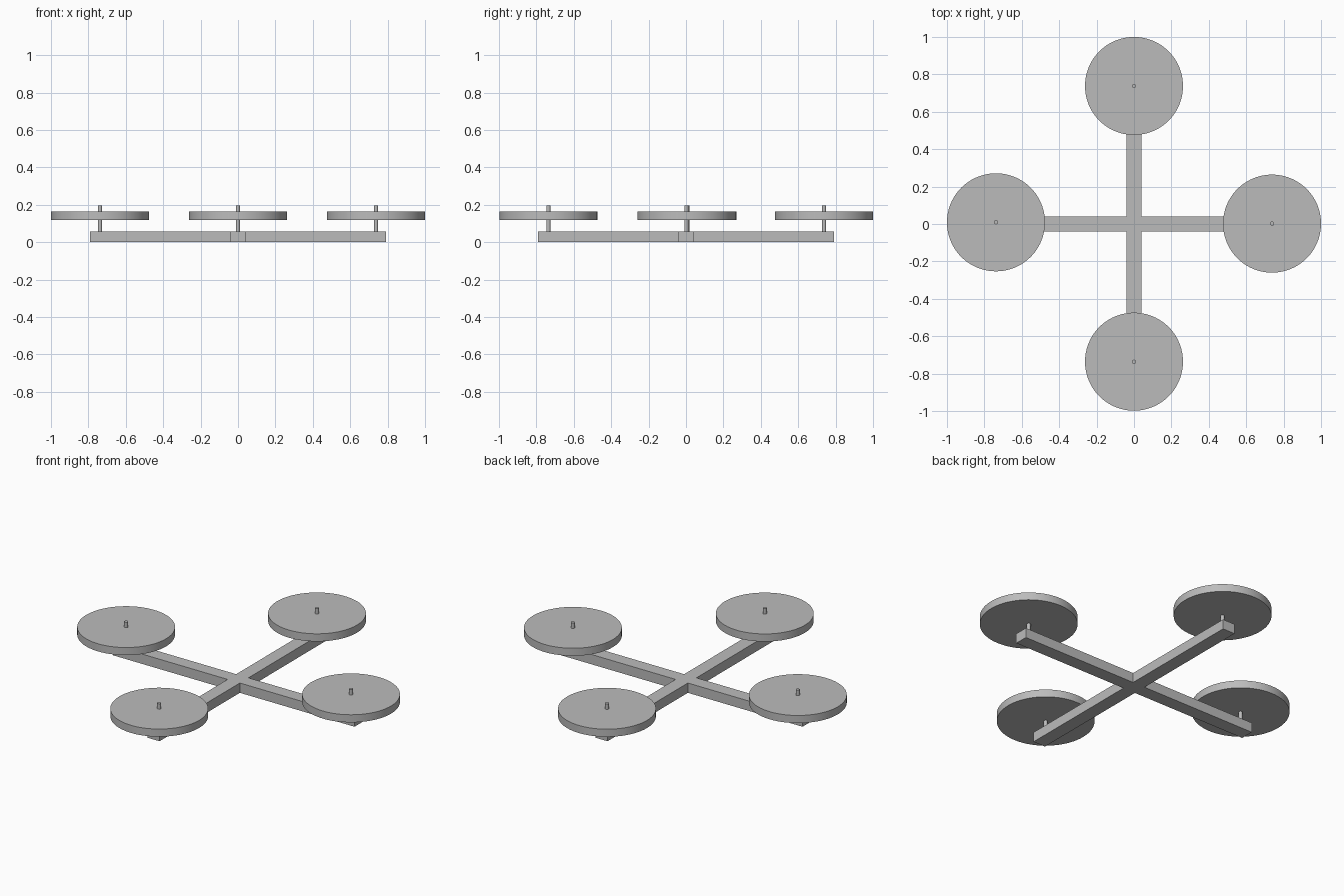
import bpy
import bmesh
import math

cube = bpy.data.objects.get("Cube")
if cube:
    bpy.data.objects.remove(cube, do_unlink=True)

grey = bpy.data.materials.new("plain grey")
grey.use_nodes = True
grey.diffuse_color = (0.5, 0.5, 0.5, 1)
grey.node_tree.nodes["Principled BSDF"].inputs["Base Color"].default_value = (0.5, 0.5, 0.5, 1)

ARM, HALF, ARM_TOP = 0.79, 0.04, 0.058


def cylinder(name, x, y, radius, bottom, top, sides):
    bpy.ops.mesh.primitive_cylinder_add(
        vertices=sides, radius=radius, depth=top - bottom,
        location=(x, y, (bottom + top) / 2))
    obj = bpy.context.object
    obj.name = name
    obj.data.materials.append(grey)
    bpy.ops.object.shade_smooth_by_angle(angle=math.radians(30))


# Cross frame: plus-shaped outline, one arm's corners turned four times
bm = bmesh.new()
outline = []
for turn in range(4):
    c, s = round(math.cos(turn * math.pi / 2)), round(math.sin(turn * math.pi / 2))
    for x, y in ((ARM, -HALF), (ARM, HALF), (HALF, HALF)):
        outline.append(bm.verts.new((x * c - y * s, x * s + y * c, 0)))
base = bm.faces.new(outline)
raised = bmesh.ops.extrude_face_region(bm, geom=[base])
top_verts = [v for v in raised["geom"] if isinstance(v, bmesh.types.BMVert)]
bmesh.ops.translate(bm, verts=top_verts, vec=(0, 0, ARM_TOP))
bmesh.ops.recalc_face_normals(bm, faces=bm.faces)
mesh = bpy.data.meshes.new("cross_frame")
bm.to_mesh(mesh)
bm.free()
mesh.materials.append(grey)
bpy.context.collection.objects.link(bpy.data.objects.new("cross_frame", mesh))

# A post and a rotor disc at the end of each arm
ends = {"left": (0.738, 0.002), "right": (-0.738, 0.009),
        "back": (0, 0.738), "front": (0, -0.736)}
for side, (x, y) in ends.items():
    cylinder(side + "_post", x, y, 0.011, ARM_TOP - 0.01, 0.195, 24)
    cylinder(side + "_rotor_disc", x, y, 0.262, 0.118, 0.163, 96)
